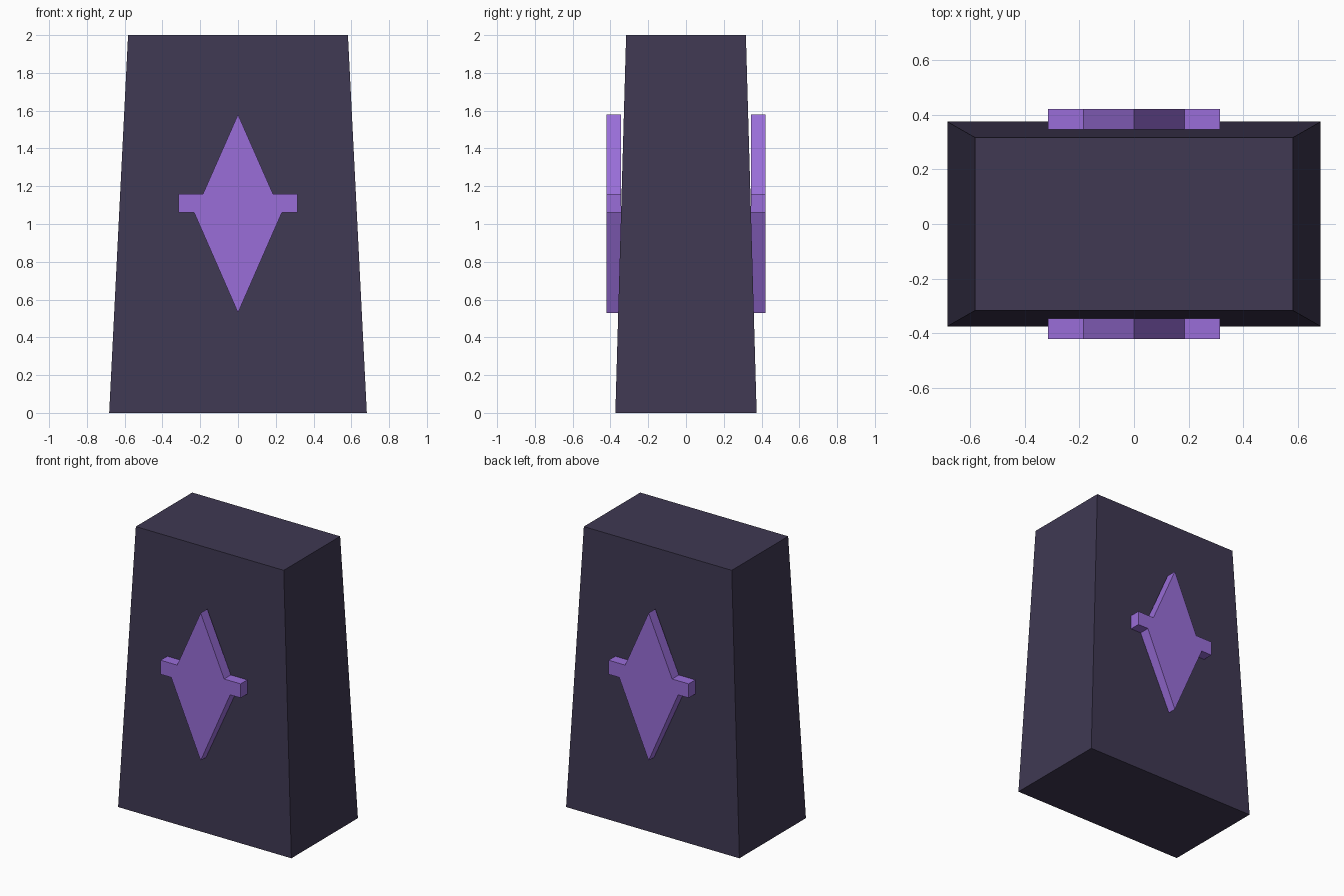
import bpy
import bmesh

default = bpy.data.objects.get("Cube")
if default:
    bpy.data.objects.remove(default, do_unlink=True)


def make_material(name, rgb):
    mat = bpy.data.materials.new(name)
    mat.use_nodes = True
    color = (*rgb, 1)
    mat.diffuse_color = color
    mat.node_tree.nodes["Principled BSDF"].inputs["Base Color"].default_value = color
    return mat


def make_object(name, bm, mat):
    bmesh.ops.recalc_face_normals(bm, faces=bm.faces)
    mesh = bpy.data.meshes.new(name)
    bm.to_mesh(mesh)
    bm.free()
    mesh.materials.append(mat)
    obj = bpy.data.objects.new(name, mesh)
    bpy.context.collection.objects.link(obj)
    return obj


stone = make_material("dark violet stone", (0.050, 0.040, 0.085))
purple = make_material("bright purple", (0.32, 0.155, 0.69))

# Tapered block
bm = bmesh.new()
bmesh.ops.create_cube(bm, size=2)
for v in bm.verts:
    half_x, half_y = (0.582, 0.317) if v.co.z > 0 else (0.682, 0.374)
    v.co.x *= half_x
    v.co.y *= half_y
    v.co.z += 1
make_object("tapered_block", bm, stone)

# Raised diamond emblem with a crossbar: right half profile, mirrored
half = [(0.185, 1.16), (0.315, 1.16), (0.315, 1.06), (0.232, 1.06)]
outline = [(0, 1.58)] + half + [(0, 0.53)] + [(-x, z) for x, z in reversed(half)]

for name, y in (("front_emblem", -0.42), ("back_emblem", 0.345)):
    bm = bmesh.new()
    face = bm.faces.new([bm.verts.new((x, y, z)) for x, z in outline])
    extruded = bmesh.ops.extrude_face_region(bm, geom=[face], use_keep_orig=True)
    moved = [g for g in extruded["geom"] if isinstance(g, bmesh.types.BMVert)]
    bmesh.ops.translate(bm, verts=moved, vec=(0, 0.075, 0))
    make_object(name, bm, purple)
